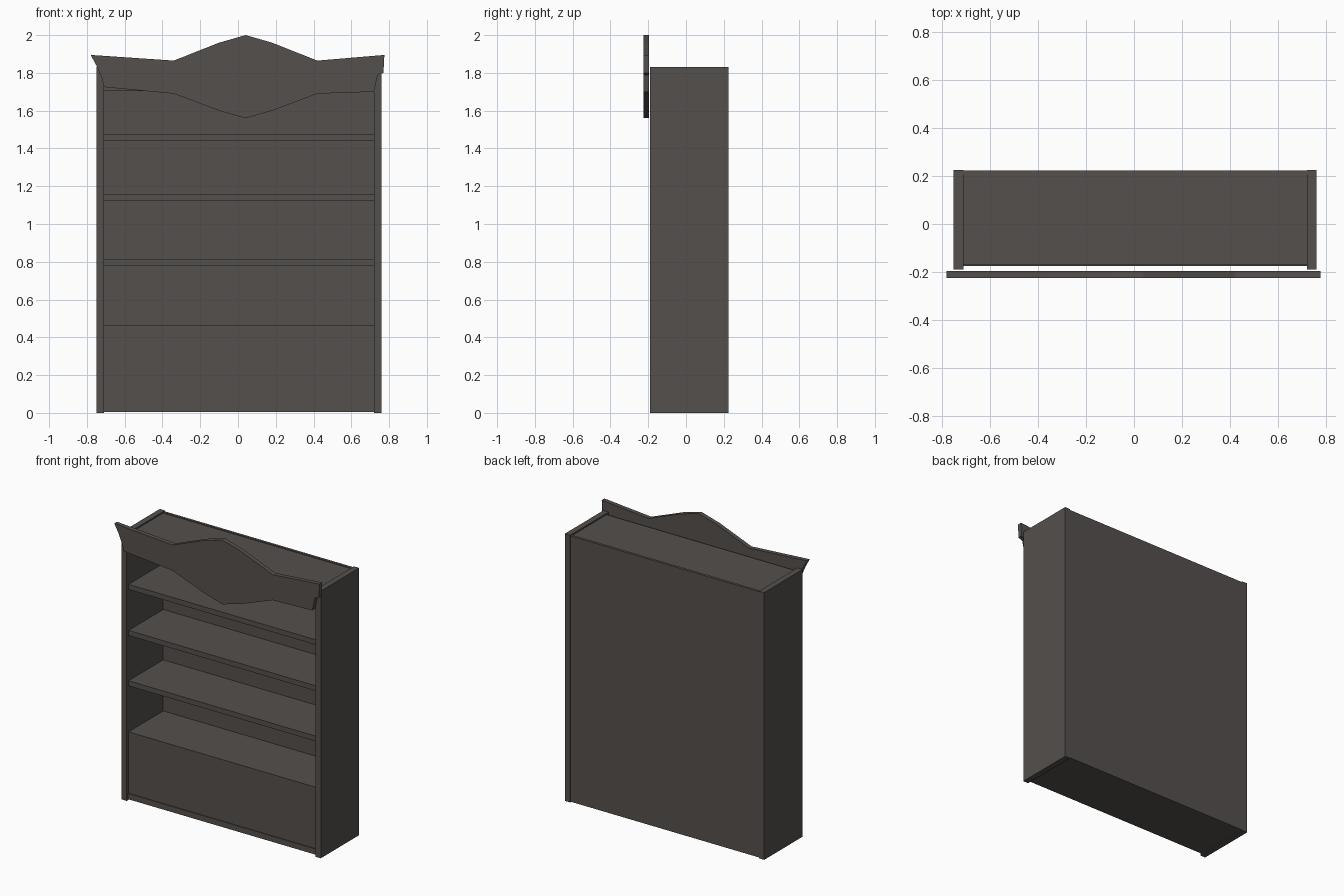
import bpy, bmesh

if "Cube" in bpy.data.objects:
    bpy.data.objects.remove(bpy.data.objects["Cube"])

wood = bpy.data.materials.new("dark_wood")
wood.diffuse_color = (0.09, 0.08, 0.075, 1)
wood.use_nodes = True
wood.node_tree.nodes["Principled BSDF"].inputs["Base Color"].default_value = wood.diffuse_color


def finish(name, bm):
    bmesh.ops.recalc_face_normals(bm, faces=bm.faces[:])
    mesh = bpy.data.meshes.new(name)
    bm.to_mesh(mesh)
    bm.free()
    mesh.materials.append(wood)
    obj = bpy.data.objects.new(name, mesh)
    bpy.context.collection.objects.link(obj)
    return obj


def box(name, x, y, z):
    """Box from (min, max) ranges on each axis."""
    bm = bmesh.new()
    bmesh.ops.create_cube(bm, size=1)
    for v in bm.verts:
        v.co = [r[0] + (c + 0.5) * (r[1] - r[0]) for c, r in zip(v.co, (x, y, z))]
    return finish(name, bm)


inner = (-0.71, 0.72)
front, back = -0.17, 0.205

# Side walls and back
box("left_side", (-0.75, -0.71), (-0.19, 0.225), (0, 1.83))
box("right_side", (0.72, 0.76), (-0.19, 0.225), (0, 1.83))
box("back_panel", inner, (back, 0.223), (0.005, 1.825))

# Shelves, given by their top heights
for i, top in enumerate((0.465, 0.815, 1.16, 1.475)):
    box(f"shelf_{i + 1}", inner, (front, back), (top - 0.035, top))

# Closed base and top
box("base_board", inner, (front - 0.005, back), (0.006, 0.045))
box("base_front_panel", inner, (front, front + 0.02), (0.045, 0.43))
box("top_board", inner, (front, back), (1.705, 1.82))

# Curved crest board: outline in x, z extruded through its thickness
outline = [
    (-0.78, 1.895), (-0.34, 1.865), (-0.10, 1.96), (0.04, 2.0),
    (0.18, 1.96), (0.42, 1.865), (0.775, 1.895), (0.77, 1.80),
    (0.74, 1.79), (0.72, 1.70), (0.42, 1.69), (0.18, 1.60),
    (0.04, 1.56), (-0.10, 1.60), (-0.34, 1.69), (-0.71, 1.725),
    (-0.72, 1.77), (-0.75, 1.84),
]
bm = bmesh.new()
face = bm.faces.new([bm.verts.new((x, -0.225, z)) for x, z in outline])
ext = bmesh.ops.extrude_face_region(bm, geom=[face])
moved = [g for g in ext["geom"] if isinstance(g, bmesh.types.BMVert)]
bmesh.ops.translate(bm, verts=moved, vec=(0, 0.03, 0))
finish("crest_board", bm)
